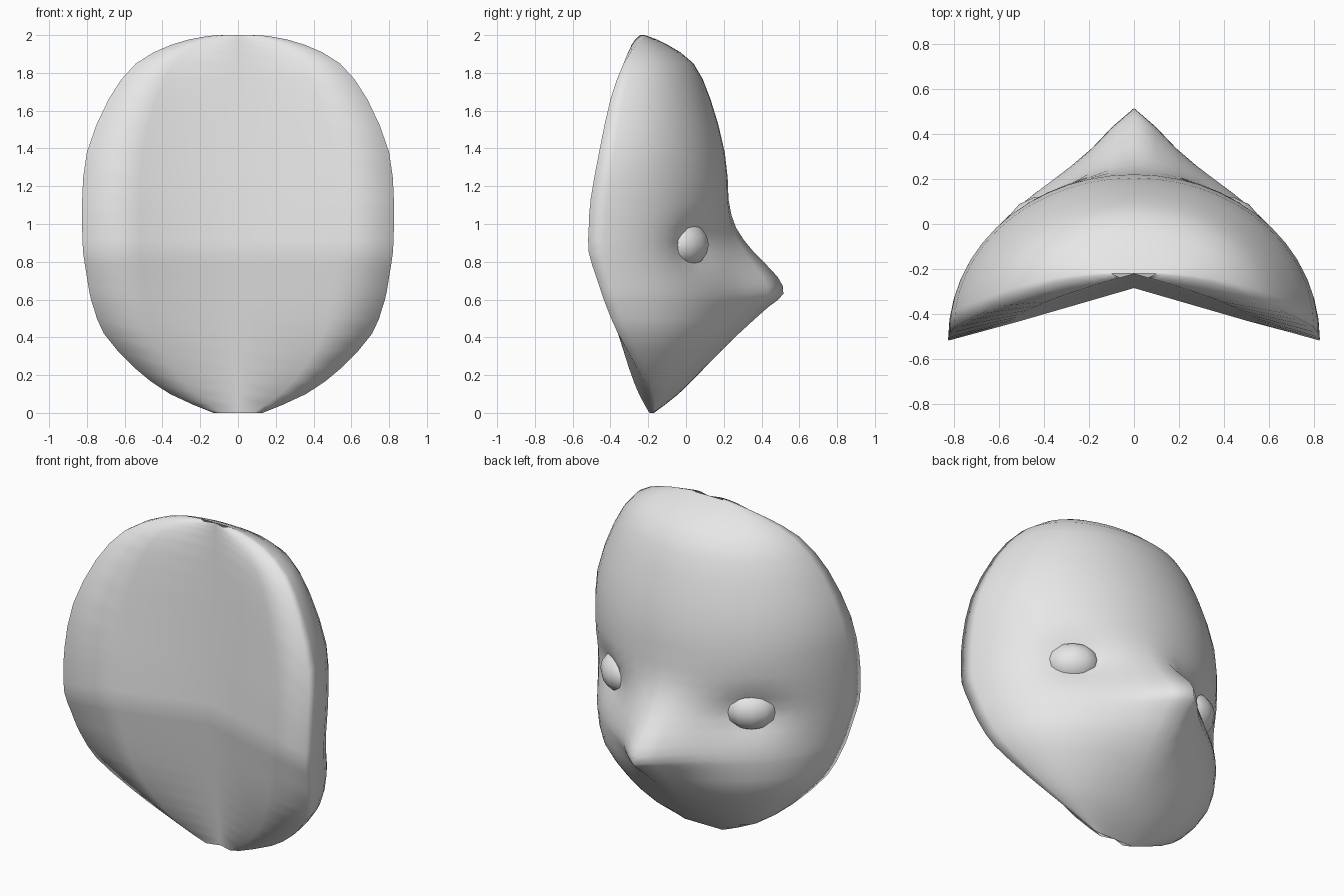
import bpy
import bmesh
from math import sin, cos, pi, exp, sqrt, atan2
from mathutils import Vector

cube = bpy.data.objects.get("Cube")
if cube:
    bpy.data.objects.remove(cube, do_unlink=True)

grey = bpy.data.materials.new("plain_grey")
grey.use_nodes = True
colour = (0.8, 0.8, 0.8, 1)
grey.diffuse_color = colour
grey.node_tree.nodes["Principled BSDF"].inputs["Base Color"].default_value = colour

# Mask profile per level: height, half width, rim y, face y, beak length
LEVELS = [
    (2, .1, -.22, -.22, 0), (1.99, .19, -.23, -.19, 0), (1.95, .35, -.26, -.1, 0),
    (1.85, .54, -.33, .04, 0), (1.66, .685, -.4, .13, 0), (1.38, .8, -.46, .205, 0),
    (1.13, .825, -.505, .225, 0), (.98, .825, -.515, .21, .055), (.85, .82, -.515, .19, .17),
    (.72, .8, -.475, .195, .29), (.63, .785, -.445, .21, .305), (.56, .765, -.42, .22, .215),
    (.42, .71, -.36, .21, .07), (.24, .55, -.26, .09, .01), (.1, .36, -.19, -.04, 0),
    (0, .13, -.17, -.17, 0),
]
STEPS, COLUMNS = 2, 26
EYE = Vector((.49, .06, .89))
EYE_NORMAL = Vector((.6, .8, 0))
EYE_ACROSS = Vector((.8, -.6, 0))


def spline(a, b, c, d, t):
    """Smooth curve from b to c."""
    return b + t * (c - a + t * (2 * a - 5 * b + 4 * c - d + t * (3 * (b - c) + d - a))) / 2


def smooth_levels():
    last = len(LEVELS) - 1
    rows = []
    for i in range(last):
        four = [LEVELS[min(max(i + k, 0), last)] for k in (-1, 0, 1, 2)]
        for s in range(STEPS):
            rows.append([spline(*vals, s / STEPS) for vals in zip(*four)])
    return rows + [list(LEVELS[-1])]


def face_point(row, t):
    """Elliptic section with a blunt beak and two almond eye sockets."""
    z, width, rim, front, beak = row
    x = width * sin(t)
    side_fade = min(1, 2 * cos(t))
    y = rim + (front - rim) * cos(t)
    y += max(beak, 0) * side_fade * exp(-(sqrt(x * x + .003) - .055) / .19)
    offset = Vector((abs(x), y, z)) - EYE
    spread = (offset.dot(EYE_ACROSS) / .17) ** 2 + (offset.z / .12) ** 2
    dent = EYE_NORMAL * .06 * exp(-spread)
    dent.x *= 1 if x > 0 else -1
    return Vector((x, y, z)) - dent


def back_point(x, z):
    """Two flat wings meeting in a valley, folded at mid height."""
    fold = .85
    rise = .065 * (z - fold) / (2 - fold) if z > fold else .115 * (fold - z) / fold
    return Vector((x, rise - .285 - .29 * abs(x), z))


def finish(bm, name):
    bmesh.ops.recalc_face_normals(bm, faces=bm.faces)
    mesh = bpy.data.meshes.new(name)
    bm.to_mesh(mesh)
    bm.free()
    mesh.materials.append(grey)
    for poly in mesh.polygons:
        poly.use_smooth = True
    obj = bpy.data.objects.new(name, mesh)
    bpy.context.collection.objects.link(obj)
    return obj


def bridge(bm, rows):
    for upper, lower in zip(rows, rows[1:]):
        for i in range(len(upper) - 1):
            bm.faces.new((upper[i], upper[i + 1], lower[i + 1], lower[i]))


# Mask shell: rounded face joined at the rim to the folded back
bm = bmesh.new()
face_rows, back_rows = [], []
for row in smooth_levels():
    face = [bm.verts.new(face_point(row, pi * (c / COLUMNS - .5))) for c in range(COLUMNS + 1)]
    inner = [bm.verts.new(back_point(row[1] * u, row[0])) for u in (-.63, 0, .63)]
    face_rows.append(face)
    back_rows.append([face[0], *inner, face[-1]])
bridge(bm, face_rows)
bridge(bm, back_rows)
finish(bm, "mask_shell")

# Almond eyeballs set into the sockets
for side, name in ((1, "left_eye"), (-1, "right_eye")):
    bm = bmesh.new()
    bmesh.ops.create_uvsphere(bm, u_segments=12, v_segments=8, radius=.12)
    eye = finish(bm, name)
    centre = EYE - EYE_NORMAL * .085
    eye.location = (side * centre.x, centre.y, centre.z)
    eye.scale.x = 1.25
    eye.rotation_euler.z = side * atan2(EYE_ACROSS.y, EYE_ACROSS.x)
